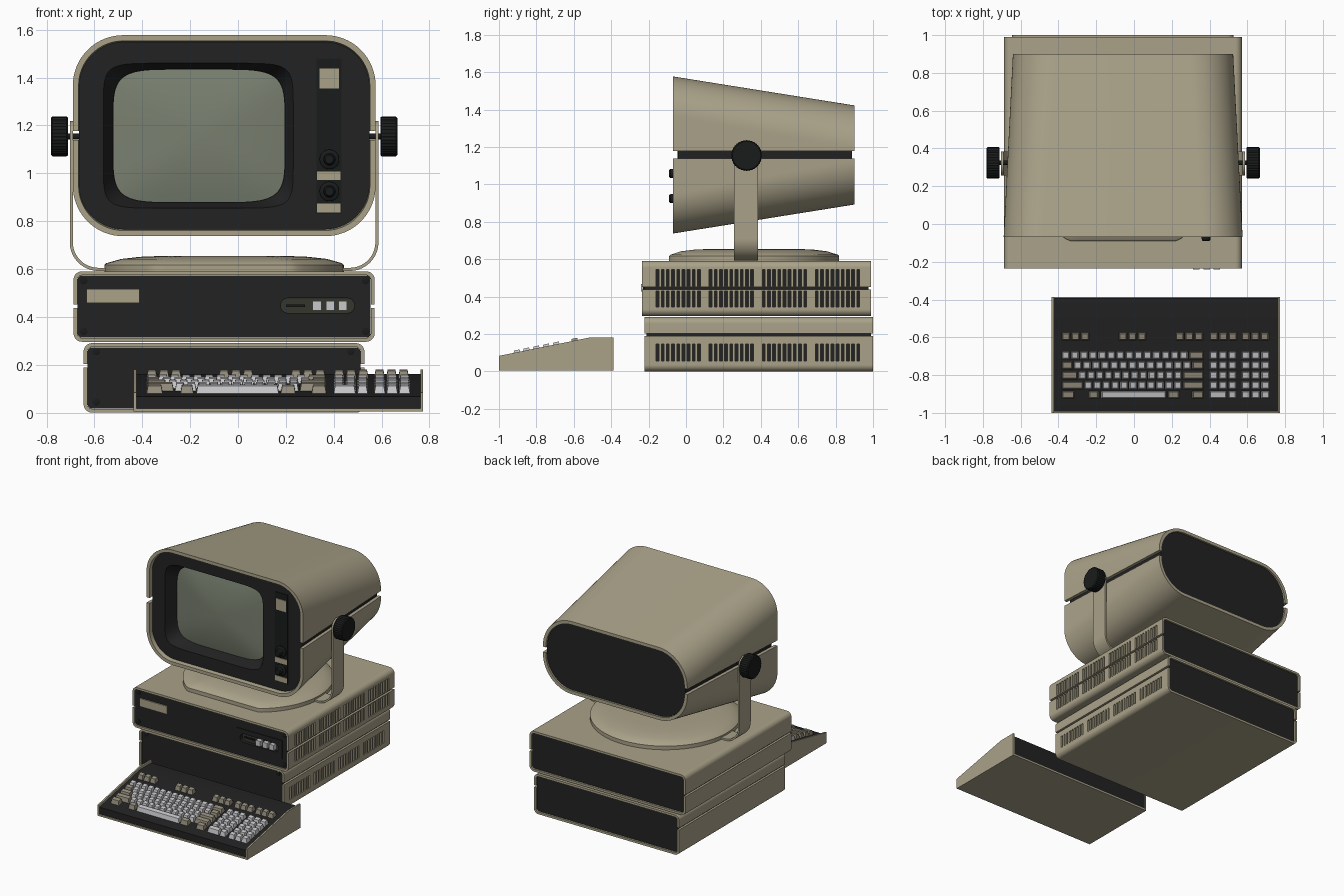
import bpy, bmesh, math

if "Cube" in bpy.data.objects:
    bpy.data.objects.remove(bpy.data.objects["Cube"])

COLOURS = {
    "beige_casing": (0.40, 0.36, 0.25), "black_panel": (0.016, 0.016, 0.016),
    "knob_black": (0.010, 0.011, 0.011), "screen_glass": (0.19, 0.215, 0.16),
    "key_light": (0.58, 0.58, 0.60), "key_tan": (0.30, 0.27, 0.205),
    "slot_olive": (0.035, 0.038, 0.027),
}
MATS = {}
for mname, c in COLOURS.items():
    MATS[mname] = bpy.data.materials.new(mname)
    MATS[mname].diffuse_color = (*c, 1)
CX = -0.058   # centre line of the computer and monitor
N = 17        # segments per rounded corner


def finish(name, bm, mat):
    bmesh.ops.recalc_face_normals(bm, faces=bm.faces)
    me = bpy.data.meshes.new(name)
    bm.to_mesh(me)
    bm.free()
    me.materials.append(MATS[mat])
    ob = bpy.data.objects.new(name, me)
    bpy.context.collection.objects.link(ob)
    return ob


def loft(name, loops, mat):
    """Skin closed loops in order and cap both ends."""
    bm = bmesh.new()
    rings = [[bm.verts.new(p) for p in lp] for lp in loops]
    k = len(rings[0])
    for a, b in zip(rings, rings[1:]):
        for i in range(k):
            j = (i + 1) % k
            bm.faces.new((a[i], a[j], b[j], b[i]))
    bm.faces.new(rings[0])
    bm.faces.new(rings[-1])
    return finish(name, bm, mat)


def add_box(bm, x0, x1, y0, y1, z0, z1):
    vs = [bm.verts.new((x, y, z)) for x in (x0, x1) for y in (y0, y1) for z in (z0, z1)]
    for f in ((0, 1, 3, 2), (4, 6, 7, 5), (0, 4, 5, 1), (2, 3, 7, 6), (0, 2, 6, 4), (1, 5, 7, 3)):
        bm.faces.new([vs[i] for i in f])


def boxes(name, items, mat):
    bm = bmesh.new()
    for it in items:
        add_box(bm, *it)
    return finish(name, bm, mat)


def lathe(name, axis, centre, steps, mat, n=32, flute=0.0):
    loops = []
    for off, r in steps:
        lp = []
        for i in range(n):
            a, rr = 2 * math.pi * i / n, r - flute * (i % 2)
            u, v = rr * math.cos(a), rr * math.sin(a)
            d = (off, u, v) if axis == "x" else (u, off, v)
            lp.append(tuple(c + e for c, e in zip(centre, d)))
        loops.append(lp)
    return loft(name, loops, mat)


def rrect(rect, r, t=0.0, n=N):
    """Rounded rectangle in x-z, inset by t."""
    x0, x1, z0, z1 = rect[0] + t, rect[1] - t, rect[2] + t, rect[3] - t
    r = max(r - t, 0.004)
    out = []
    for k, (cx, cz) in enumerate(((x1 - r, z1 - r), (x0 + r, z1 - r), (x0 + r, z0 + r), (x1 - r, z0 + r))):
        for i in range(n + 1):
            a = (k + i / n) * math.pi / 2
            out.append((cx + r * math.cos(a), cz + r * math.sin(a)))
    return out


def half(rect, r, t, zs, top):
    """Upper or lower half of a rounded rectangle, ending at height zs."""
    p, m = rrect(rect, r, t), 2 * (N + 1)
    xl, xr = rect[0] + t, rect[1] - t
    return [(xr, zs)] + p[:m] + [(xl, zs)] if top else [(xl, zs)] + p[m:] + [(xr, zs)]


def half_shell(name, f, fr, b, br, y0, y1, t, zs, top):
    fo, fi = half(f, fr, 0, zs, top), half(f, fr, t, zs, top)
    bo, bi = half(b, br, 0, zs, top), half(b, br, t, zs, top)
    return loft(name, [[(p[0], y0, p[1]), (q[0], y1, q[1]), (s[0], y1, s[1]), (u[0], y0, u[1])]
                       for p, q, s, u in zip(fo, bo, bi, fi)], "beige_casing")


def at_y(pts, y):
    return [(x, y, z) for x, z in pts]


def superellipse(cx, cz, a, b, p, s=1.0):
    out = []
    for i in range(4 * (N + 1)):
        t = 2 * math.pi * (i + 0.5) / (4 * (N + 1))
        c, d = math.cos(t), math.sin(t)
        out.append((cx + s * a * math.copysign(abs(c) ** (2 / p), c),
                    cz + s * b * math.copysign(abs(d) ** (2 / p), d)))
    return out


def cut(ob, cutter):
    cutter.hide_render = True
    m = ob.modifiers.new("cut", "BOOLEAN")
    m.operation, m.solver, m.object = "DIFFERENCE", "EXACT", cutter
    me = bpy.data.meshes.new_from_object(ob.evaluated_get(bpy.context.evaluated_depsgraph_get()))
    ob.modifiers.clear()
    ob.data = me


def vents(x, z0, z1):
    return boxes("vent_cutter", [(x - 0.0165, x + 0.03, y, y + 0.015, z0, z1)
                 for g in range(4) for y in [-0.16 + 0.284 * g + 0.0277 * i for i in range(9)]], "black_panel")


# Two stacked computer cases: split beige shells around a dark body, vents on the right side
def case(name, rect, y0, y1, seam, vent_rows):
    for top, tag in ((True, "upper"), (False, "lower")):
        sh = half_shell(f"{name}_{tag}_shell", rect, 0.035, rect, 0.035, y0, y1, 0.016,
                        seam + (0.007 if top else -0.007), top)
        for z0, z1, is_top in vent_rows:
            if is_top == top:
                c = vents(rect[1], z0, z1)
                cut(sh, c)
                bpy.data.objects.remove(c)
    pr = rrect(rect, 0.035, 0.017)
    return loft(f"{name}_body", [at_y(pr, y0 + 0.010), at_y(pr, y1 - 0.012)], "black_panel")


upper = case("top_case", (-0.687, 0.571, 0.296, 0.59), -0.235, 0.989, 0.444,
             [(0.455, 0.544, True), (0.345, 0.431, False)])
case("bottom_case", (-0.645, 0.528, 0.0, 0.29), -0.222, 1.0, 0.196, [(0.056, 0.147, False)])

# Front details of the cases
plate = boxes("switch_plate", [(0.144, 0.516, -0.230, -0.222, 0.378, 0.512)], "black_panel")
st = rrect((0.178, 0.487, 0.416, 0.478), 0.031)
slot = loft("slot_cutter", [at_y(st, -0.26), at_y(st, -0.20)], "black_panel")
cut(plate, slot)
cut(upper, slot)
bpy.data.objects.remove(slot)
st = rrect((0.179, 0.486, 0.417, 0.477), 0.03)
loft("switch_slot_floor", [at_y(st, -0.206), at_y(st, -0.199)], "slot_olive")
boxes("rocker_switches", [(x, x + 0.036, -0.241, -0.203, 0.426, 0.466) for x in (0.312, 0.367, 0.42)], "key_light")
boxes("slider_switch", [(0.20, 0.28, -0.214, -0.203, 0.442, 0.452)], "knob_black")
boxes("case_badge", [(-0.633, -0.411, -0.233, -0.224, 0.457, 0.516)], "beige_casing")
for x, y, z in [(x, -0.225, z) for x in (-0.645, 0.533) for z in (0.34, 0.552)] + \
               [(x, -0.212, z) for x in (-0.592, 0.472) for z in (0.045, 0.256)]:
    lathe("panel_screw", "y", (x, y, z), [(0.004, 0.016), (-0.004, 0.016), (-0.006, 0.011)], "knob_black", 16)

# Swivel base: low dome with its front cut straight
def base_loop(s, z):
    pts = []
    for i in range(96):
        a = 2 * math.pi * i / 96
        x, y = 0.5 * math.cos(a), max(0.318 + 0.5 * math.sin(a), -0.09)
        pts.append((CX + s * x, 0.364 + s * (y - 0.364), z))
    return pts


loft("swivel_base", [base_loop(s, z) for s, z in
     ((1, 0.587), (1, 0.617), (0.985, 0.624), (0.86, 0.642), (0.7, 0.651), (0.5, 0.655))], "beige_casing")

# Monitor: tapered split shell, dark body with a sunken bezel
F, B = (-0.690, 0.575, 0.737, 1.577), (-0.641, 0.525, 0.892, 1.422)
for top, tag, zs in ((True, "upper", 1.177), (False, "lower", 1.138)):
    half_shell(f"monitor_{tag}_shell", F, 0.21, B, 0.235, -0.07, 0.9, 0.024, zs, top)
SX, SZ = -0.166, 1.157
loft("monitor_body", [at_y(rrect(B, 0.235, 0.025), 0.887), at_y(rrect(F, 0.21, 0.026), -0.040),
                      at_y(superellipse(SX, SZ, 0.397, 0.303, 8), -0.040),
                      at_y(superellipse(SX + 0.003, SZ - 0.001, 0.360, 0.279, 5.5), 0.045)], "black_panel")
loft("screen", [at_y(superellipse(SX + 0.003, SZ - 0.001, 0.358, 0.277, 5.5 - 2.5 * (1 - s), s),
                     0.040 - 0.035 * (1 - s * s)) for s in (1, 0.9, 0.75, 0.6, 0.45, 0.3, 0.15, 0.03)],
     "screen_glass")

# Monitor controls
boxes("control_strip", [(0.328, 0.432, -0.045, -0.038, 0.83, 1.48)], "knob_black")
boxes("control_labels", [(0.341, 0.421, -0.049, -0.042, 1.355, 1.437), (0.330, 0.429, -0.049, -0.042, 0.971, 1.008),
                         (0.330, 0.429, -0.049, -0.042, 0.837, 0.874)], "beige_casing")
for z in (1.058, 0.924):
    lathe("control_knob", "y", (0.382, 0, z), [(-0.04, 0.041), (-0.056, 0.041), (-0.060, 0.036), (-0.062, 0.025),
          (-0.084, 0.023), (-0.091, 0.017)], "knob_black", 28)

# Yoke: bent strip with rounded ends, and the two tilt knobs
Y = (-0.703, 0.587, 0.592, 1.8)
secs = [(o, i, 0.064) for o, i in zip(half(Y, 0.12, 0, 1.155, False), half(Y, 0.12, 0.013, 1.155, False))]


def tip(sec):
    o, i, w = sec
    return [((o[0], o[1] + w * math.sin(a)), (i[0], i[1] + w * math.sin(a)), w * math.cos(a))
            for a in [math.radians(d) for d in (15, 30, 45, 60, 75, 87)]]


secs = tip(secs[0])[::-1] + secs + tip(secs[-1])
loft("tilt_yoke", [[(o[0], 0.321 - w, o[1]), (o[0], 0.321 + w, o[1]), (i[0], 0.321 + w, i[1]), (i[0], 0.321 - w, i[1])]
                   for o, i, w in secs], "beige_casing")
for s, side in ((-1, "left"), (1, "right")):
    c = (CX, 0.324, 1.154)
    lathe(f"{side}_tilt_knob", "x", c, [(s * 0.653, 0.079), (s * 0.658, 0.083), (s * 0.718, 0.083), (s * 0.724, 0.077)],
          "knob_black", 72, 0.0025)
    lathe(f"{side}_tilt_axle", "x", c, [(s * 0.58, 0.012), (s * 0.655, 0.012)], "knob_black", 16)

# Keyboard: beige cheeks and floor, dark sloping deck
KX0, KX1 = -0.436, 0.774


def prism(name, prof, x0, x1, mat):
    return loft(name, [[(x, y, z) for y, z in prof] for x in (x0, x1)], mat)


cheek = [(-1, 0.005), (-1, 0.083), (-0.52, 0.18), (-0.387, 0.18), (-0.387, 0.005)]
prism("keyboard_left_cheek", cheek, KX0, KX0 + 0.012, "beige_casing")
prism("keyboard_right_cheek", cheek, KX1 - 0.012, KX1, "beige_casing")
boxes("keyboard_floor", [(KX0 + 0.012, KX1 - 0.012, -1, -0.387, 0.005, 0.017)], "beige_casing")
prism("keyboard_deck", [(-0.992, 0.017), (-0.992, 0.067), (-0.52, 0.162), (-0.393, 0.162), (-0.393, 0.017)],
      KX0 + 0.012, KX1 - 0.012, "black_panel")

# Keys: tapered caps that follow the slope
keys = {"key_light": bmesh.new(), "key_tan": bmesh.new()}


def key(kind, x0, x1, y, d=0.043):
    bm = keys[kind]
    lo, hi = [], []
    for sx, sy in ((0, -1), (1, -1), (1, 1), (0, 1)):
        x, yy = (x1 if sx else x0), y + sy * d / 2
        lo.append(bm.verts.new((x, yy, 0.065 + 0.2013 * (yy + 0.992))))
        yt = y + sy * (d / 2 - 0.007)
        hi.append(bm.verts.new((x + (-0.006 if sx else 0.006), yt, 0.097 + 0.2013 * (yt + 0.992))))
    bm.faces.new(hi)
    bm.faces.new(lo)
    for i in range(4):
        j = (i + 1) % 4
        bm.faces.new((lo[i], lo[j], hi[j], hi[i]))


def key_row(kind, x0, x1, n, y):
    p = (x1 - x0) / n
    for i in range(n):
        key(kind, x0 + p * i + 0.003, x0 + p * (i + 1) - 0.003, y)


L, R = -0.385, 0.372
ROWS = [-0.695, -0.748, -0.801, -0.854, -0.904]
for y, a, b, n in zip(ROWS, (L, -0.322, -0.296, -0.266), (0.288, 0.305, 0.256, 0.256), (14, 13, 12, 11)):
    key_row("key_light", a, b, n, y)
    key_row("key_tan", b, R, 1, y)
    if a > L:
        key_row("key_tan", L, a, 1, y)
for a, b in ((L, -0.312), (-0.243, -0.183), (0.176, 0.243), (0.305, R)):
    key_row("key_tan", a, b, 1, ROWS[4])
key_row("key_light", -0.177, 0.173, 1, ROWS[4])
for y in ROWS[:4]:
    key_row("key_light", 0.397, 0.545, 3, y)
key_row("key_light", 0.397, 0.494, 1, ROWS[4])
key_row("key_light", 0.496, 0.545, 1, ROWS[4])
for y in ROWS:
    key_row("key_light", 0.566, 0.722, 3, y)
for x in (L, -0.084, 0.217, 0.397, 0.566):
    key_row("key_tan", x, x + 0.151, 3, -0.596)
finish("light_keys", keys["key_light"], "key_light")
finish("tan_keys", keys["key_tan"], "key_tan")

# Smooth the rounded parts, keep hard edges
for ob in bpy.context.collection.objects:
    ob.select_set(True)
    bpy.context.view_layer.objects.active = ob
bpy.ops.object.shade_smooth_by_angle(angle=math.radians(30))

for m in bpy.data.materials:
    if m.users and not m.is_grease_pencil:
        m.use_nodes = True
        m.node_tree.nodes["Principled BSDF"].inputs["Base Color"].default_value = m.diffuse_color
